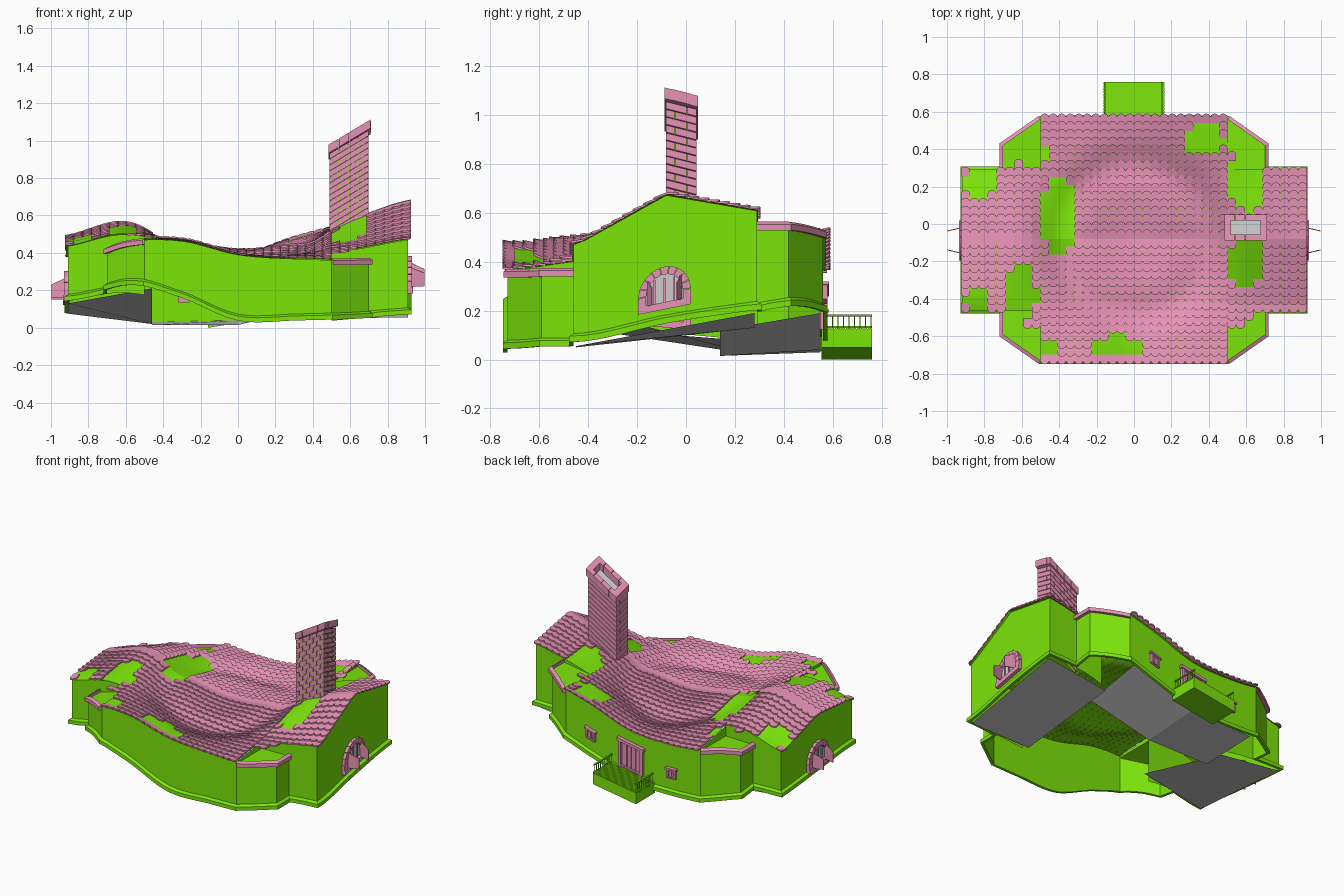
import bpy, bmesh, math
from mathutils import Vector

if "Cube" in bpy.data.objects:
    bpy.data.objects.remove(bpy.data.objects["Cube"])

def mat(name, c):
    m = bpy.data.materials.new(name)
    m.diffuse_color = (*c, 1)
    m.use_nodes = True
    m.node_tree.nodes["Principled BSDF"].inputs["Base Color"].default_value = m.diffuse_color
    return m

GREEN = mat("green", (0.20, 0.78, 0.003))
PINK = mat("pink", (0.80, 0.29, 0.47))

# Warped ground line and roof heights on a coarse grid (x step .31, y step .34)
BASE = [[.13, .24, .165, .04, .04, .05, .08],
        [.14, .18, .12, .00, .02, .05, .075],
        [.11, .12, .03, -.03, .03, .10, .15],
        [.08, .07, .02, .00, .08, .18, .20],
        [.06, .04, .025, .04, .13, .23, .24]]
ROOF = [[.30, .45, .47, .395, .37, .36, .37],
        [.455, .51, .45, .385, .39, .43, .49],
        [.485, .565, .47, .415, .45, .575, .68],
        [.38, .46, .42, .385, .45, .55, .62],
        [.33, .38, .36, .375, .48, .55, .56]]
RIDGE = -0.08

def cubic(v, t):
    t = max(0, min(len(v) - 1, t))
    i = min(int(t), len(v) - 2)
    f = t - i
    a, b, c, d = v[max(i - 1, 0)], v[i], v[i + 1], v[min(i + 2, len(v) - 1)]
    return b + .5 * f * (c - a + f * (2*a - 5*b + 4*c - d + f * (3*(b - c) + d - a)))

def base(x, y):
    return cubic([cubic(r, (x + .93) / .31) for r in BASE], (y + .76) / .34)

def roof(x, y):
    t = max(0, min(3.9999, (y + .76) / .34))
    i = int(t)
    a, b = [cubic(ROOF[k], (x + .93) / .31) for k in (i, i + 1)]
    r = math.hypot(x, y - RIDGE)
    sag = .03 * math.exp(-((r - .4) / .1) ** 2)     # ring-shaped sag of the hall roof
    return a + (b - a) * (t - i) - sag

def eave(x, y):
    return roof(x, -.73 if y < RIDGE else .56) - .015

def finish(bm, name, m=None, smooth=False):
    bmesh.ops.recalc_face_normals(bm, faces=bm.faces)
    me = bpy.data.meshes.new(name)
    bm.to_mesh(me)
    bm.free()
    ob = bpy.data.objects.new(name, me)
    bpy.context.collection.objects.link(ob)
    if m:
        me.materials.append(m)
    if smooth:
        bpy.ops.object.select_all(action='DESELECT')
        ob.select_set(True)
        bpy.context.view_layer.objects.active = ob
        bpy.ops.object.shade_smooth_by_angle(angle=math.radians(40))
    return ob

def hexa(bm, pts):
    v = [bm.verts.new(p) for p in pts]
    for f in ((0, 1, 2, 3), (4, 5, 6, 7), (0, 1, 5, 4), (1, 2, 6, 5), (2, 3, 7, 6), (3, 0, 4, 7)):
        bm.faces.new([v[i] for i in f])

def box(bm, x0, x1, y0, y1, z0, z1, lift=lambda x, y: 0):
    hexa(bm, [(x, y, z + lift(x, y)) for z in (z0, z1)
              for x, y in ((x0, y0), (x1, y0), (x1, y1), (x0, y1))])

def sheet(bm, x0, x1, y0, y1, nx, ny, f):
    g = []
    for j in range(ny + 1):
        y = y0 + (y1 - y0) * j / ny
        g.append([bm.verts.new((x, y, f(x, y))) for x in
                  [x0 + (x1 - x0) * i / nx for i in range(nx + 1)]])
    for j in range(ny):
        for i in range(nx):
            bm.faces.new((g[j][i], g[j][i+1], g[j+1][i+1], g[j+1][i]))

def dense(path, step=.05):
    out = [Vector(path[0])]
    for a, b in zip(path, path[1:]):
        a, b = Vector(a), Vector(b)
        n = max(1, round((b - a).length / step))
        out += [a.lerp(b, k / n) for k in range(1, n + 1)]
    return out

def wall(bm, path, lo, hi):
    row = [(bm.verts.new((p.x, p.y, lo(*p))), bm.verts.new((p.x, p.y, hi(*p)))) for p in dense(path)]
    for a, b in zip(row, row[1:]):
        bm.faces.new((a[0], b[0], b[1], a[1]))

def trim(bm, path, f, w, h):
    """Moulding of width w and height h swept outside a counter-clockwise path."""
    p = dense(path)
    closed = (p[0] - p[-1]).length < 1e-5
    rows = []
    for i, q in enumerate(p):
        a = p[i-1] if i else (p[-2] if closed else q)
        b = p[i+1] if i < len(p) - 1 else (p[1] if closed else q)
        d1 = (q - a).normalized() if (q - a).length else (b - q).normalized()
        d2 = (b - q).normalized() if (b - q).length else d1
        n = Vector((d1.y + d2.y, -d1.x - d2.x))
        o = q + n * (w * 2 / max(n.length_squared, 1))
        z = f(*q)
        rows.append([bm.verts.new(c) for c in ((q.x, q.y, z), (o.x, o.y, z),
                     (o.x, o.y, z + h * .7), (q.x, q.y, z + h))])
    for a, b in zip(rows, rows[1:]):
        for k in range(4):
            bm.faces.new((a[k], b[k], b[(k+1) % 4], a[(k+1) % 4]))

# Walls: main hall, chamfered corners, two gabled wings
F, K, WF, WB = -.73, .56, -.46, .29
half = [(.5, F), (.7, -.59), (.7, WF), (.91, WF), (.91, WB), (.7, WB), (.7, .42), (.5, K)]
outline = half + [(-x, y) for x, y in reversed(half)] + [half[0]]
bm = bmesh.new()
under = lambda x, y: roof(x, y) - .004
for y in (F, K):
    wall(bm, [(-.5, y), (.5, y)], base, under)
for s in (1, -1):
    wall(bm, [(s*.5, WF), (s*.91, WF), (s*.91, RIDGE), (s*.91, WB), (s*.5, WB)], base, under)
    for y0, y1, yw in ((F, -.59, WF), (K, .42, WB)):
        wall(bm, [(s*.5, y0), (s*.7, y1), (s*.7, yw)], base, eave)
        wall(bm, [(s*.5, y0), (s*.5, yw)], eave, under)
        # flat cap of each chamfered corner
        c = [(s*.5, y0), (s*.7, y1), (s*.7, yw), (s*.5, yw)]
        bm.faces.new([bm.verts.new((x, y, eave(x, y))) for x, y in c])
bmesh.ops.remove_doubles(bm, verts=bm.verts, dist=1e-4)
finish(bm, "walls", GREEN, True)

bm = bmesh.new()
trim(bm, outline, base, .018, .035)
finish(bm, "base_moulding", GREEN)

bm = bmesh.new()
for c in ([(.5, F), (.7, -.59), (.7, WF)], [(.7, WB), (.7, .42), (.5, K)]):
    trim(bm, c, lambda x, y: eave(x, y) - .015, .02, .035)
    trim(bm, [(-x, y) for x, y in reversed(c)], lambda x, y: eave(x, y) - .015, .02, .035)
finish(bm, "corner_cornice", PINK)

# Roof skin
bm = bmesh.new()
for y0, y1 in ((F - .01, RIDGE), (RIDGE, K + .01)):
    sheet(bm, -.5, .5, y0, y1, 30, 14, roof)
for s in (1, -1):
    for y0, y1 in ((WF - .005, RIDGE), (RIDGE, WB + .005)):
        sheet(bm, s*.5, s*.92, y0, y1, 12, 8, roof)
finish(bm, "roof_skin", GREEN, True)

# Scalloped tiles, left out where the green skin shows through
BARE = [(-.4, .04, .09, .21), (.6, .22, .1, .16), (.6, -.2, .1, .13), (-.6, -.37, .08, .17),
        (-.09, -.65, .14, .06), (-.82, .22, .1, .08), (-.84, -.41, .07, .06),
        (-.55, .36, .11, .05), (.37, .45, .11, .09), (-.45, -.66, .06, .05)]

def tiles(bm, x0, x1, side, length):
    nx, ny = round((x1 - x0) / .046), round(length / .042)
    w, h = (x1 - x0) / nx, length / ny
    for j in range(ny):
        for i in range(nx):
            x, d = x0 + w * (i + .5), h * j
            yc = RIDGE + side * (d + h / 2)
            if any(((x - a) / p) ** 2 + ((yc - b) / q) ** 2 < 1 for a, b, p, q in BARE):
                continue
            pts = [(-w/2, d), (w/2, d)]
            pts += [(w/2 * math.cos(t), d + h * .8 + h * .45 * math.sin(t))
                    for t in [math.pi * k / 6 for k in range(7)]]
            top, low = [], []
            for u, e in pts:
                y = RIDGE + side * e
                z = roof(x + u, y) + .004 + .009 * (e - d) / h
                top.append(bm.verts.new((x + u, y, z)))
                low.append(bm.verts.new((x + u, y, z - .009)))
            bm.faces.new(top)
            for k in range(1, len(pts)):
                n = (k + 1) % len(pts)
                bm.faces.new((top[k], low[k], low[n], top[n]))

bm = bmesh.new()
for side, wing in ((-1, .385), (1, .375)):
    tiles(bm, -.5, .5, side, .66)
    for a, b, extra in ((.5, .593, .084), (.593, .64, .042), (.64, .925, 0)):
        tiles(bm, a, b, side, wing + extra)
        tiles(bm, -b, -a, side, wing + extra)
finish(bm, "roof_tiles", PINK)

# Floors under the wings and back
bm = bmesh.new()
for c in ([(-.91, -.45, .13), (-.46, -.45, .21), (-.46, .28, .02), (-.91, .28, .075)],
          [(.91, -.45, .055), (.46, -.45, .05), (.46, .28, .13), (.91, .28, .19)],
          [(-.46, .14, .015), (0, .14, .015), (0, .55, .04), (-.46, .55, .03)],
          [(0, .14, .015), (.46, .14, .12), (.46, .55, .19), (0, .55, .04)]):
    bm.faces.new([bm.verts.new(p) for p in c])
finish(bm, "floors", None)

# Chimney: mortar core, bricks, rim
lean = lambda x, y: .6 * (x - .6) - .25 * (y + .015)
bm = bmesh.new()
box(bm, .495, .69, -.076, .036, .42, .97, lean)
finish(bm, "chimney_core", GREEN)
bm = bmesh.new()
for r in range(17):
    z = .44 + r * .032
    for k in range(-1, 5):
        a = .488 + (k + .5 * (r % 2)) * .052
        a, b = max(a, .488), min(a + .049, .697)
        if b - a > .01:
            box(bm, a, b, -.082, -.06, z, z + .028, lean)
            box(bm, a, b, .02, .042, z, z + .028, lean)
    cut = -.045 if r % 2 else .005
    for a, b in ((-.082, cut - .002), (cut + .002, .042)):
        box(bm, .488, .51, a, b, z, z + .028, lean)
        box(bm, .675, .697, a, b, z, z + .028, lean)
finish(bm, "chimney_bricks", PINK)
bm = bmesh.new()
for k in range(4):
    a = .484 + k * .0565
    for y0, y1 in ((-.087, -.055), (.018, .05)):
        box(bm, a, a + .054, y0, y1, .985, 1.03, lean)
for x0, x1 in ((.484, .518), (.676, .71)):
    box(bm, x0, x1, -.055, .018, .985, 1.03, lean)
finish(bm, "chimney_rim", PINK)
bm = bmesh.new()
box(bm, .515, .68, -.058, .022, .96, .985, lean)
finish(bm, "chimney_flue", None)

# Arched windows with open shutters on both gable ends
YC = -.088
stone, glass, shutters = bmesh.new(), bmesh.new(), bmesh.new()
for s, up in ((1, .07), (-1, .03)):
    g = lambda x, y: base(s * .93, y) + up
    def P(x, y, h):
        return (s * x, YC + y, g(0, YC + y) + h)
    def block(bm, q, x0, x1):
        hexa(bm, [P(x, *c) for x in (x0, x1) for c in q])
    for k in range(9):
        a, b = [math.pi * (k + o) / 9 for o in (.03, .97)]
        block(stone, [(r * math.cos(t), .055 + r * math.sin(t))
                      for r, t in ((.075, a), (.108, a), (.108, b), (.075, b))], .9, .93)
    for y0, y1 in ((-.108, -.075), (.075, .108)):
        block(stone, [(y0, 0), (y1, 0), (y1, .054), (y0, .054)], .9, .93)
    block(stone, [(-.108, -.01), (.108, -.01), (.108, .02), (-.108, .02)], .9, .935)
    for y in (-.04, 0, .04):
        block(stone, [(y - .004, 0), (y + .004, 0), (y + .004, .115), (y - .004, .115)], .9, .922)
    arc = [(.078 * math.cos(math.pi * k / 10), .055 + .078 * math.sin(math.pi * k / 10)) for k in range(11)]
    glass.faces.new([glass.verts.new(P(.915, *c)) for c in [(-.078, .01), (.078, .01)] + arc])
    for e in (-1, 1):
        hexa(shutters, [P(x, e * (y + o), h) for o in (0, .005) for x, y, h in
                        ((.92, .066, .015), (.998, .048, .015), (.998, .048, .085), (.92, .066, .12))])
finish(stone, "arched_window_stones", PINK)
finish(glass, "arched_window_panes", None)
finish(shutters, "window_shutters", PINK)

# Back door and two small back windows
frame, pane = bmesh.new(), bmesh.new()
def opening(xc, w, z0, h, t, bars):
    f = lambda x, y: base(x, K)
    y0, y1 = K - .01, K + .018
    for a, b in ((-w, -w + t), (w - t, w)):
        box(frame, xc + a, xc + b, y0, y1, z0, z0 + h, f)
    box(frame, xc - w - .008, xc + w + .008, y0, y1 + .006, z0 + h - t, z0 + h, f)
    box(frame, xc - w, xc + w, y0, y1, z0, z0 + t * .6, f)
    for x in bars:
        box(frame, xc + x - .003, xc + x + .003, y0, y1 - .006, z0, z0 + h - t, f)
    box(pane, xc - w + t, xc + w - t, y0, K + .006, z0, z0 + h - t, f)
opening(.01, .09, .065, .185, .02, (-.033, 0, .033))
for x in (-.29, .31):
    opening(x, .032, .11, .07, .012, (0,))
finish(frame, "door_and_window_frames", PINK)
finish(pane, "door_and_window_panels", PINK)

# Back porch with railings
tilt = lambda x, y: .025 + .156 * x
bm = bmesh.new()
box(bm, -.16, .16, .555, .76, 0, .075, tilt)
for k in range(12):
    box(bm, -.162, .162, .58 + k * .015, .591 + k * .015, .07, .08, tilt)
finish(bm, "porch", GREEN)
bm = bmesh.new()
for x in (-.155, .15):
    for k in range(9):
        y = .575 + k * .0225
        box(bm, x, x + .004, y, y + .003, .075, .13, tilt)
    box(bm, x - .002, x + .006, .57, .76, .128, .135, tilt)
finish(bm, "porch_railings", GREEN)
